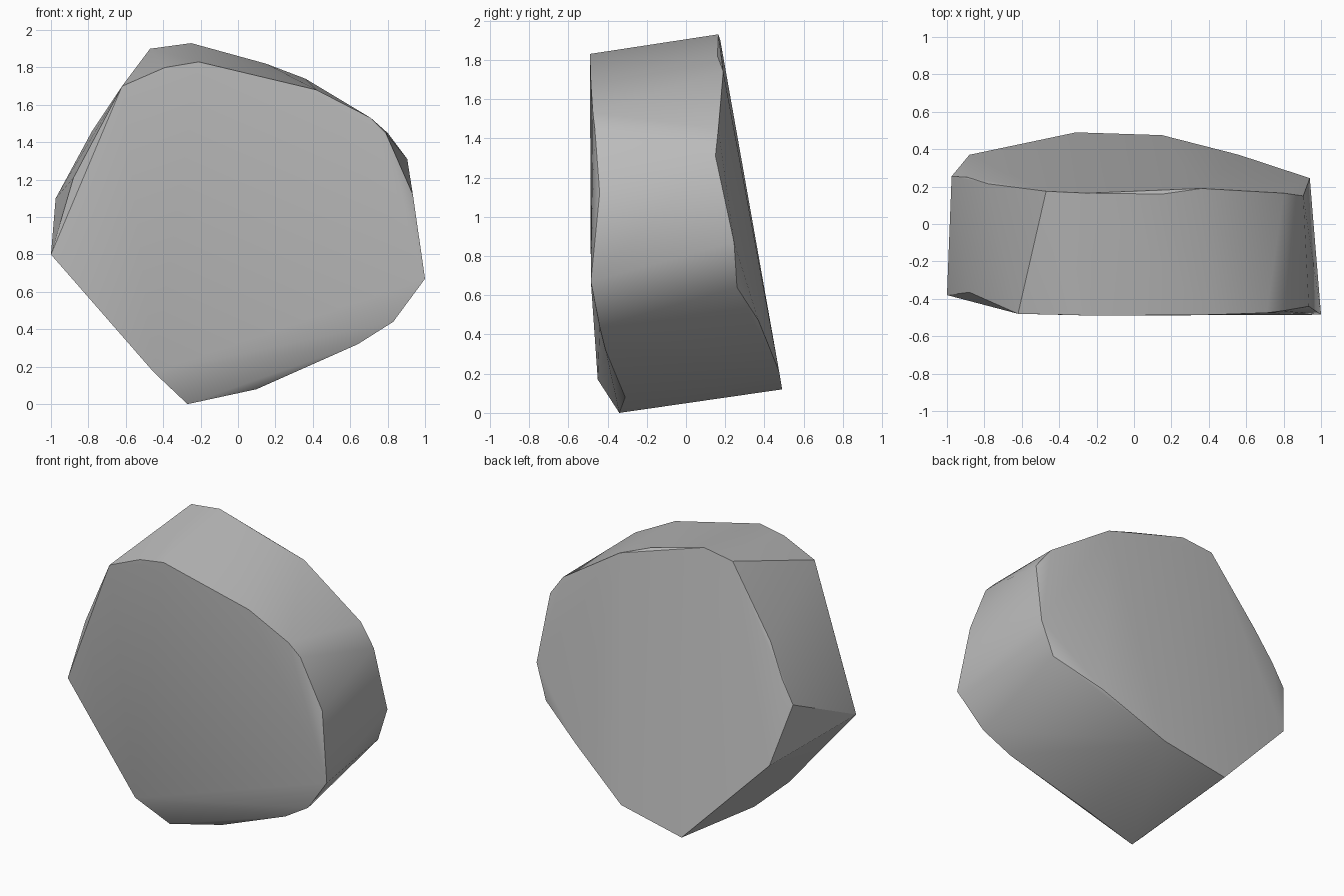
import bpy
import bmesh
import math


def remove_default_cube():
    cube = bpy.data.objects.get("Cube")
    if cube is not None:
        bpy.data.objects.remove(cube, do_unlink=True)


def make_material(name, color):
    material = bpy.data.materials.new(name)
    material.use_nodes = True
    material.diffuse_color = color
    shader = next(n for n in material.node_tree.nodes if n.type == "BSDF_PRINCIPLED")
    shader.inputs["Base Color"].default_value = color
    shader.inputs["Roughness"].default_value = 0.9
    return material


def make_hull(name, rims, material):
    """Wrap a convex shell around the corner points of the given rims."""
    bm = bmesh.new()
    for rim in rims:
        for corner in rim:
            bm.verts.new(corner)
    result = bmesh.ops.convex_hull(bm, input=bm.verts[:])
    spare = set(result["geom_interior"]) | set(result["geom_unused"])
    loose = [v for v in bm.verts if v in spare or not v.link_faces]
    bmesh.ops.delete(bm, geom=loose, context="VERTS")
    bmesh.ops.recalc_face_normals(bm, faces=bm.faces[:])

    mesh = bpy.data.meshes.new(name)
    bm.to_mesh(mesh)
    bm.free()
    mesh.materials.append(material)
    obj = bpy.data.objects.new(name, mesh)
    bpy.context.collection.objects.link(obj)
    return obj


def smooth_shading(obj, degrees):
    bpy.ops.object.select_all(action="DESELECT")
    obj.select_set(True)
    bpy.context.view_layer.objects.active = obj
    bpy.ops.object.shade_smooth_by_angle(angle=math.radians(degrees))


remove_default_cube()
stone_grey = make_material("stone grey", (0.5, 0.5, 0.5, 1))

# Upright front rim, clockwise from the left corner, tucked under at the bottom
front_rim = [
    (-1, -.38, .8), (-.88, -.365, 1.21), (-.62, -.48, 1.7), (-.39, -.485, 1.8),
    (-.21, -.49, 1.83), (.42, -.485, 1.68), (.71, -.475, 1.53), (.79, -.465, 1.45),
    (.935, -.44, 1.12), (1, -.485, .67), (.83, -.44, .44), (.64, -.41, .32),
    (.1, -.31, .08), (-.27, -.34, 0), (-.45, -.45, .17),
]

# Back rim, leaning forward towards the top
back_rim = [
    (-.88, .37, .71), (-.975, .255, 1.1), (-.89, .25, 1.25), (-.78, .215, 1.46),
    (-.47, .175, 1.9), (-.25, .165, 1.93), (.15, .16, 1.82), (.36, .19, 1.74),
    (.8, .165, 1.45), (.905, .15, 1.31), (.94, .245, .87), (.86, .26, .64),
    (.56, .37, .47), (.15, .475, .21), (-.31, .49, .12),
]

rock = make_hull("rock", [front_rim, back_rim], stone_grey)
smooth_shading(rock, 30)
